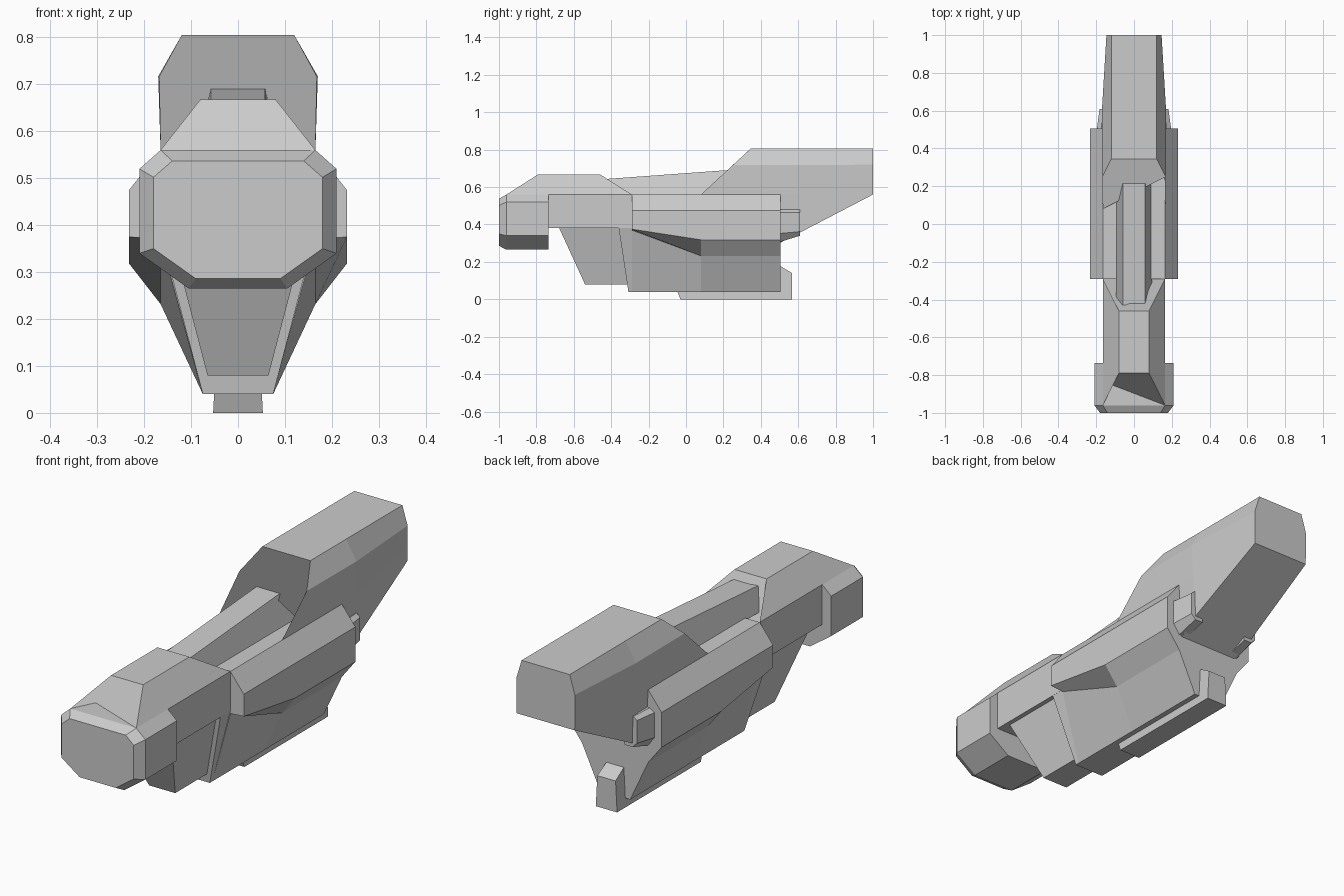
import bpy, bmesh

if "Cube" in bpy.data.objects:
    bpy.data.objects.remove(bpy.data.objects["Cube"])


def loft(name, rings):
    """Skin a closed flat-shaded solid through rings of 3D points."""
    bm = bmesh.new()
    loops = [[bm.verts.new(p) for p in ring] for ring in rings]
    n = len(loops[0])
    for a, b in zip(loops, loops[1:]):
        for i in range(n):
            j = (i + 1) % n
            bm.faces.new((a[i], a[j], b[j], b[i]))
    bm.faces.new(loops[0])
    bm.faces.new(loops[-1])
    bmesh.ops.recalc_face_normals(bm, faces=bm.faces)
    mesh = bpy.data.meshes.new(name)
    bm.to_mesh(mesh)
    bm.free()
    obj = bpy.data.objects.new(name, mesh)
    bpy.context.collection.objects.link(obj)
    return obj


def sym(name, halves):
    """Loft sections given as their right half, top to bottom."""
    return loft(name, [h + [(-x, y, z) for x, y, z in reversed(h)] for h in halves])


def at(y, pts):
    return [(x, y, z) for x, z in pts]


# Octagonal muzzle with bevelled front rim
rim = [(.165, .56), (.21, .52), (.21, .34), (.105, .265)]
sym("muzzle", [at(-1, [(.14, .537), (.18, .502), (.18, .35), (.09, .286)]),
               at(-.96, rim), at(-.735, rim)])

# Front body with sloped crown
sym("front_body", [
    [(.08, -.79, .668), (.165, -.96, .56), (.165, -.96, .38)],
    [(.08, -.46, .668), (.165, -.29, .56), (.165, -.29, .38)]])

# Main housing with side bulges tapering into the lower body
rear = [(.165, .56), (.232, .475), (.232, .318), (.165, .232), (.075, .04)]
sym("main_housing", [
    [(.165, -.29, .56), (.232, -.29, .475), (.232, -.29, .375),
     (.165, -.29, .37), (.075, -.29, .04)],
    at(.08, rear), at(.505, rear)])

# Slanted front of the lower body
sym("lower_front", [
    [(.165, -.36, .382), (.075, -.308, .04)],
    [(.165, -.27, .382), (.075, -.27, .04)]])

# Tapered block under the front body
sym("front_under_block", [
    [(.145, -.68, .385), (.065, -.54, .08)],
    [(.145, -.30, .385), (.065, -.28, .08)]])

# Top rib
sym("top_rib", [
    [(.058, -.43, .643), (.095, -.43, .55)],
    [(.058, .215, .69), (.095, .29, .55)]])

# Raised rear stock
sym("rear_stock", [
    [(.12, .345, .805), (.168, .25, .717), (.165, .08, .56), (.15, .5, .30)],
    at(.6, [(.12, .805), (.17, .717), (.165, .56), (.16, .352)]),
    at(1, [(.12, .805), (.146, .72), (.146, .64), (.145, .56)])])

# Keel along the bottom with upturned rear tab
keel = [(-.05, .05), (-.03, 0), (.567, 0), (.567, .14), (.5, .18), (.48, .05)]
loft("bottom_keel", [[(x * (1 - z), y, z) for y, z in keel] for x in (-.053, .053)])

# Small pegs behind the side bulges
for s, side in ((1, "right"), (-1, "left")):
    near = [(.12, .48), (.175, .48), (.2, .465), (.2, .35), (.165, .30), (.12, .30)]
    far = [(.12, .48), (.165, .48), (.182, .465), (.182, .362), (.16, .34), (.12, .34)]
    loft("peg_" + side, [at(y, [(s * x, z) for x, z in p])
                         for y, p in ((.48, near), (.61, far))])
